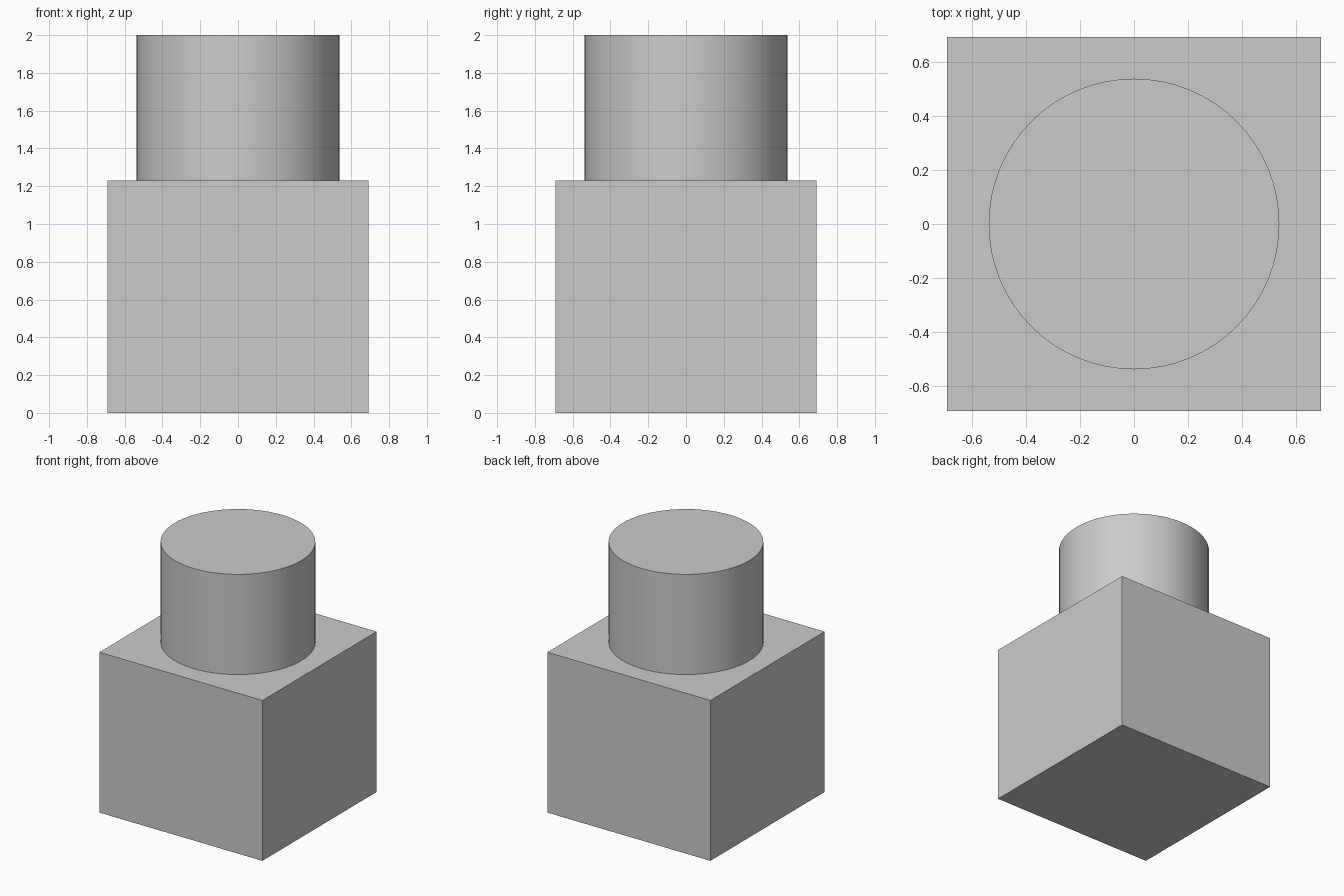
import bpy
import math

# Remove the default cube
default = bpy.data.objects.get("Cube")
if default:
    bpy.data.objects.remove(default, do_unlink=True)

HALF_WIDTH = 0.692
BASE_HEIGHT = 1.231
RADIUS = 0.538
TOTAL_HEIGHT = 2.0

# Single plain grey
grey = bpy.data.materials.new("plain_grey")
grey.use_nodes = True
colour = (0.6, 0.6, 0.6, 1.0)
grey.diffuse_color = colour
grey.node_tree.nodes["Principled BSDF"].inputs["Base Color"].default_value = colour


def finish(name):
    obj = bpy.context.object
    obj.name = obj.data.name = name
    obj.data.materials.append(grey)
    return obj


# Square block
bpy.ops.mesh.primitive_cube_add(size=1, location=(0, 0, BASE_HEIGHT / 2))
block = finish("base_block")
block.scale = (2 * HALF_WIDTH, 2 * HALF_WIDTH, BASE_HEIGHT)
bpy.ops.object.transform_apply(location=False, rotation=False, scale=True)

# Round post standing on the block
post_height = TOTAL_HEIGHT - BASE_HEIGHT
bpy.ops.mesh.primitive_cylinder_add(
    vertices=64, radius=RADIUS, depth=post_height,
    location=(0, 0, BASE_HEIGHT + post_height / 2))
finish("round_post")
bpy.ops.object.shade_smooth_by_angle(angle=math.radians(30))
